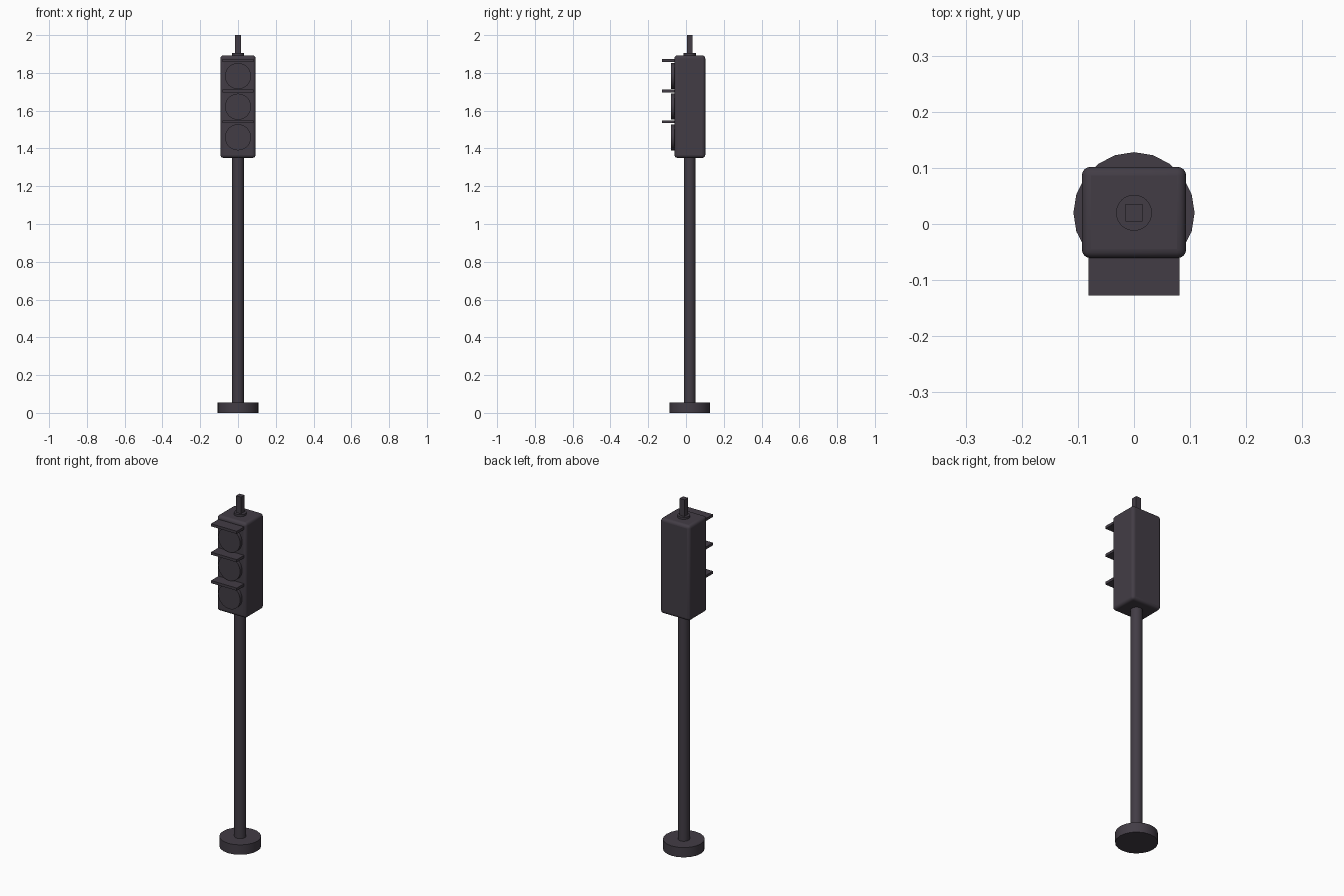
import bpy
from math import radians

cube = bpy.data.objects.get("Cube")
if cube:
    bpy.data.objects.remove(cube, do_unlink=True)

CY = 0.02  # depth of the pole axis

paint = bpy.data.materials.new("dark_plum_grey")
paint.use_nodes = True
colour = (0.055, 0.046, 0.06, 1)
paint.diffuse_color = colour
paint.node_tree.nodes["Principled BSDF"].inputs["Base Color"].default_value = colour


def finish(name):
    obj = bpy.context.object
    obj.name = name
    obj.data.materials.append(paint)
    return obj


def box(name, x, y, z):
    """Box from (min, max) pairs on each axis."""
    bpy.ops.mesh.primitive_cube_add(size=1, location=[sum(r) / 2 for r in (x, y, z)])
    bpy.context.object.scale = [r[1] - r[0] for r in (x, y, z)]
    bpy.ops.object.transform_apply(location=False, rotation=False, scale=True)
    return finish(name)


def cylinder(name, radius, depth, location, sides=32, tilt=0):
    bpy.ops.mesh.primitive_cylinder_add(vertices=sides, radius=radius, depth=depth,
                                        location=location, rotation=(radians(tilt), 0, 0))
    obj = finish(name)
    bpy.ops.object.shade_smooth_by_angle(angle=radians(35))
    return obj


def upright(name, radius, bottom, top, sides=32):
    return cylinder(name, radius, top - bottom, (0, CY, (bottom + top) / 2), sides)


# Base and pole
upright("base", 0.108, 0, 0.056, 20)
upright("pole", 0.031, 0.05, 1.37, 20)

# Rounded signal housing
housing = box("housing", (-0.093, 0.093), (-0.061, 0.102), (1.35, 1.893))
bevel = housing.modifiers.new("rounded_edges", "BEVEL")
bevel.width = 0.016
bevel.segments = 4
bpy.ops.object.shade_smooth_by_angle(angle=radians(35))

# Three lenses, each under a flat visor
for level, z in (("top", 1.783), ("middle", 1.621), ("bottom", 1.459)):
    cylinder(level + "_lens", 0.069, 0.04, (0, -0.06, z), 32, 90)
    box(level + "_visor", (-0.081, 0.081), (-0.127, -0.05), (z + 0.075, z + 0.09))

# Collar and square hanger rod on the roof
upright("collar", 0.032, 1.885, 1.905)
box("hanger_rod", (-0.0155, 0.0155), (CY - 0.0155, CY + 0.0155), (1.89, 2.0))
